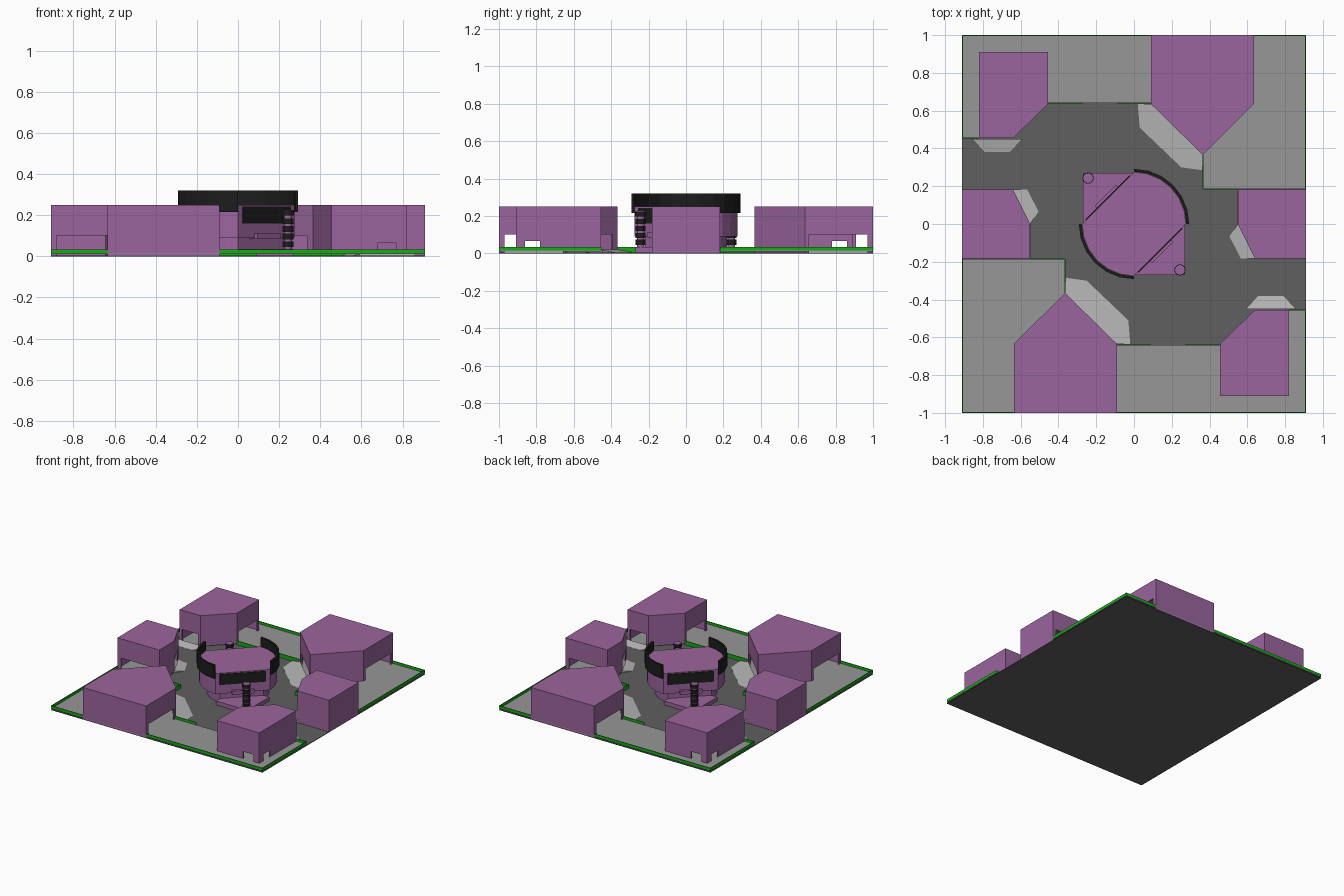
import bpy, bmesh
from math import sin, cos, radians, pi, hypot
from mathutils import Vector

if "Cube" in bpy.data.objects:
    bpy.data.objects.remove(bpy.data.objects["Cube"])


def material(name, r, g, b):
    m = bpy.data.materials.new(name)
    m.diffuse_color = (r, g, b, 1)
    m.use_nodes = True
    m.node_tree.nodes["Principled BSDF"].inputs["Base Color"].default_value = m.diffuse_color
    return m


PURPLE = material("purple", .33, .13, .34)
ROAD = material("road_grey", .115, .115, .115)
PAVE = material("pavement_grey", .31, .31, .31)
PALE = material("pale_grey", .47, .47, .47)
GREEN = material("green", .01, .40, .01)
BLACK = material("black", .012, .012, .012)


def make(name, verts, faces, mat, twin=True):
    """Create a mesh; with twin, add a copy turned half a circle about z."""
    me = bpy.data.meshes.new(name)
    me.from_pydata(verts, [], faces)
    bm = bmesh.new()
    bm.from_mesh(me)
    bmesh.ops.remove_doubles(bm, verts=bm.verts, dist=.0005)
    bmesh.ops.recalc_face_normals(bm, faces=bm.faces)
    bm.to_mesh(me)
    bm.free()
    me.materials.append(mat)
    out = []
    for turn in ((0, pi) if twin else (0,)):
        ob = bpy.data.objects.new(name + ("_opposite" if turn else ""), me)
        ob.rotation_euler.z = turn
        bpy.context.collection.objects.link(ob)
        out.append(ob)
    return out


def prism_data(pts, z0, z1):
    n = len(pts)
    verts = [(x, y, z0) for x, y in pts] + [(x, y, z1) for x, y in pts]
    faces = [list(range(n))[::-1], list(range(n, 2 * n))]
    faces += [(i, (i + 1) % n, n + (i + 1) % n, n + i) for i in range(n)]
    return verts, faces


def prism(name, pts, z0, z1, mat, twin=True):
    return make(name, *prism_data(pts, z0, z1), mat, twin)


def arc(r, a0, a1, n=6, c=(0, 0)):
    angles = [radians(a0 + (a1 - a0) * i / n) for i in range(n + 1)]
    return [(c[0] + r * cos(a), c[1] + r * sin(a)) for a in angles]


def strip(name, path, z0, z1, mat, t=.003):
    """Thin upright wall following a path."""
    verts, faces = [], []
    for (ax, ay), (bx, by) in zip(path, path[1:]):
        d = hypot(bx - ax, by - ay)
        nx, ny = -(by - ay) / d * t, (bx - ax) / d * t
        v, f = prism_data([(ax + nx, ay + ny), (ax - nx, ay - ny),
                           (bx - nx, by - ny), (bx + nx, by + ny)], z0, z1)
        faces += [[i + len(verts) for i in q] for q in f]
        verts += v
    make(name, verts, faces, mat)


def house(name, pts, z0, z1, doors):
    """Hollow flat-roofed shell; doors = {edge: (start, end, top)}."""
    verts, faces = [], []

    def face(vs):
        faces.append(range(len(verts), len(verts) + len(vs)))
        verts.extend(vs)
    for i, p in enumerate(pts):
        a, b = Vector(p), Vector(pts[(i + 1) % len(pts)])
        wall = [(*a, z0)]
        if i in doors:
            s, e, top = doors[i]
            p, q = a.lerp(b, s), a.lerp(b, e)
            wall += [(*p, z0), (*p, top), (*q, top), (*q, z0)]
        face(wall + [(*b, z0), (*b, z1), (*a, z1)])
    face([(*p, z1) for p in pts])
    # the open shell's outward side is set by winding, so check it via the roof
    for ob in make(name, verts, faces, PURPLE):
        roof = max(ob.data.polygons, key=lambda f: f.center.z)
        mod = ob.modifiers.new("wall_thickness", 'SOLIDIFY')
        mod.thickness = .008
        mod.offset = -1 if roof.normal.z > 0 else 1


# ground plate and raised pavements
W = .91
prism("road_plate", [(-W, -1), (W, -1), (W, 1), (-W, 1)], 0, .004, ROAD, False)
prism("pavement", [(-W, -1), (W, -1), (W, -.455), (.64, -.455), (.455, -.64), (-.09, -.64),
                   (-.365, -.365), (-.365, -.185), (-W, -.185)], .011, .014, PAVE)

# green kerbs
e = .003
strip("outer_kerb_left", [(-W + e, -.185), (-W + e, -1 + e), (-.635, -1 + e)], .013, .034, GREEN)
strip("outer_kerb_front", [(-.09, -1 + e), (W, -1 + e)], .013, .034, GREEN)
strip("outer_kerb_right", [(W - e, -1), (W - e, -.455), (.82, -.455)], .013, .034, GREEN)
strip("road_kerb_near", [(-.09, -.64), (.09, -.64)], .002, .034, GREEN)
strip("road_kerb_far", [(.27, -.64), (.455, -.64)], .002, .034, GREEN)
strip("road_kerb_side", [(-.365, -.365), (-.365, -.185), (-.55, -.185)], .002, .034, GREEN)

# buildings
house("large_building", [(-.635, -1), (-.09, -1), (-.09, -.635), (-.365, -.365), (-.635, -.635)],
      .002, .25, {1: (.08, .94, .1), 2: (.1, .9, .1), 4: (.06, .92, .1)})
house("corner_building", [(.455, -.91), (.82, -.91), (.82, -.455), (.64, -.455), (.455, -.635)],
      .013, .25, {0: (.62, .86, .068), 1: (.11, .285, .065), 2: (.12, .88, .1), 4: (.08, .92, .1)})
side = [(-W, -.182), (-.55, -.182), (-.55, 0), (-.64, .182), (-W, .182)]
house("side_building", side, .002, .25, {0: (.08, .92, .1), 2: (.12, .88, .1)})
prism("side_building_floor", [(x * .995, y * .98) for x, y in side], .011, .014, PAVE)


# door ramps: a high edge at the wall falling to the road
def ramp(name, high, low):
    top = [(x, y, .02) for x, y in high] + [(x, y, .005) for x, y in low]
    n = len(top)
    verts = top + [(x, y, .002) for x, y, z in top]
    faces = [range(n), range(2 * n - 1, n - 1, -1)]
    faces += [(i, (i + 1) % n, n + (i + 1) % n, n + i) for i in range(n)]
    make(name, verts, faces, PALE)


ramp("large_ramp", [(-.365, -.365), (-.09, -.635)],
     [(-.02, -.635), (-.03, -.51), (-.25, -.30), (-.36, -.285)])
ramp("corner_ramp", [(.86, -.45), (.59, -.45)], [(.66, -.38), (.79, -.38)])
ramp("side_ramp", [(-.55, 0), (-.64, .182)], [(-.565, .182), (-.505, .065)])

# central tower: round on two quadrants, cut flat on the other two
plan = arc(.275, 180, 270) + arc(.275, 0, 90)
prism("tower_base", [(x * .8, y * .8) for x, y in plan], .003, .1, PURPLE, False)
prism("tower_body", plan, .09, .25, PURPLE, False)
prism("tower_corner_floor", [(0, -.27), (.27, -.27), (.27, 0), (.16, 0), (0, -.16)], .003, .035, PURPLE)
prism("parapet", arc(.292, 180, 270) + arc(.277, 270, 180), .215, .32, BLACK)


def diagonal_box(name, half, d0, d1, z0, z1, mat):
    """Box lying along the flat diagonal face, between two distances from the centre."""
    k = .5 ** .5
    pts = [((d + s) * k, (s - d) * k) for s, d in
           ((-half, d0), (-half, d1), (half, d1), (half, d0))]
    prism(name, pts, z0, z1, mat)


diagonal_box("tower_window", .165, .18, .199, .16, .242, BLACK)
diagonal_box("tower_step", .08, .15, .215, .085, .112, PURPLE)

# banded corner posts
C = (.243, -.243)


def disc(name, r, z0, z1, mat):
    prism(name, arc(r, 0, 330, 11, C), z0, z1, mat)


disc("post", .02, .03, .2, PURPLE)
for i in range(4):
    disc(f"post_band_{i + 1}", .027, .045 + i * .037, .073 + i * .037, BLACK)
disc("post_cap", .03, .198, .222, BLACK)
disc("post_cap_top", .026, .22, .226, PURPLE)
